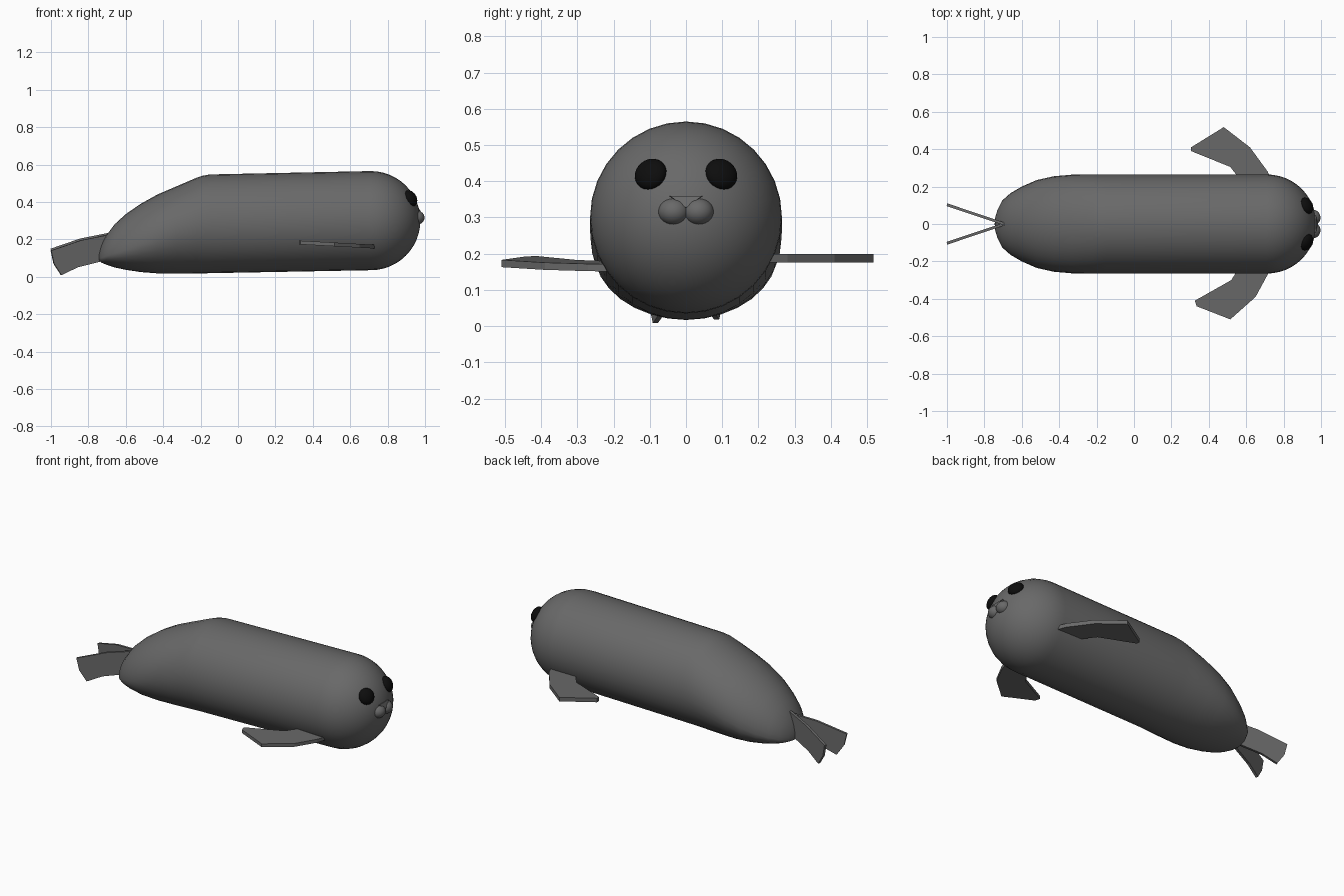
import bpy, bmesh, math
from mathutils import Vector

if "Cube" in bpy.data.objects:
    bpy.data.objects.remove(bpy.data.objects["Cube"])


def material(name, r):
    m = bpy.data.materials.new(name)
    m.diffuse_color = (r, r, r, 1)
    m.use_nodes = True
    m.node_tree.nodes["Principled BSDF"].inputs["Base Color"].default_value = m.diffuse_color
    return m


GREY = material("seal grey", 0.14)
BLACK = material("eye black", 0.004)


def finish(name, bm, mat, smooth=True):
    bmesh.ops.recalc_face_normals(bm, faces=bm.faces[:])
    me = bpy.data.meshes.new(name)
    bm.to_mesh(me)
    bm.free()
    ob = bpy.data.objects.new(name, me)
    bpy.context.collection.objects.link(ob)
    me.materials.append(mat)
    if smooth:
        bpy.ops.object.select_all(action='DESELECT')
        ob.select_set(True)
        bpy.context.view_layer.objects.active = ob
        bpy.ops.object.shade_smooth_by_angle(angle=math.radians(40))
    return ob


def ball(name, loc, scale, mat, normal=(1, 0, 0)):
    bm = bmesh.new()
    bmesh.ops.create_uvsphere(bm, u_segments=24, v_segments=16, radius=1)
    ob = finish(name, bm, mat)
    ob.location = loc
    ob.scale = scale
    ob.rotation_euler = Vector(normal).to_track_quat('Z', 'Y').to_euler()
    return ob


def plate(name, outline, offset, mat=GREY):
    """Closed slab from 3D outline points, thickened along the offset vector."""
    bm = bmesh.new()
    off = Vector(offset)
    a = [bm.verts.new(Vector(p) - off / 2) for p in outline]
    b = [bm.verts.new(Vector(p) + off / 2) for p in outline]
    bm.faces.new(a)
    bm.faces.new(b)
    n = len(a)
    for i in range(n):
        bm.faces.new((a[i], a[(i + 1) % n], b[(i + 1) % n], b[i]))
    return finish(name, bm, mat, False)


# body: rings of (x, bottom, widest height, top, half width)
stations = [
    (-0.742, 0.085, 0.10, 0.13, 0.035), (-0.73, 0.075, 0.10, 0.17, 0.075),
    (-0.705, 0.065, 0.11, 0.22, 0.125), (-0.66, 0.05, 0.125, 0.28, 0.165),
    (-0.60, 0.037, 0.145, 0.335, 0.20), (-0.52, 0.025, 0.175, 0.39, 0.235),
    (-0.43, 0.018, 0.21, 0.44, 0.255), (-0.33, 0.017, 0.245, 0.483, 0.264),
    (-0.22, 0.018, 0.27, 0.53, 0.265), (-0.19, 0.018, 0.275, 0.54, 0.265),
    (-0.15, 0.019, 0.28, 0.547, 0.265)]
R, HX, HZ = 0.265, 0.71, 0.30
for i in range(12):  # round head
    t = math.radians(90 * i / 12)
    r = R * math.cos(t)
    stations.append((HX + R * math.sin(t), HZ - r, HZ, HZ + r, r))

N = 32
bm = bmesh.new()
rings = []
for x, zb, zm, zt, w in stations:
    ring = []
    for k in range(N):
        a = 2 * math.pi * k / N
        s = math.sin(a)
        ring.append(bm.verts.new((x, w * math.cos(a), zm + s * ((zt - zm) if s > 0 else (zm - zb)))))
    rings.append(ring)
for p, q in zip(rings, rings[1:]):
    for k in range(N):
        j = (k + 1) % N
        bm.faces.new((p[k], p[j], q[j], q[k]))
for ring, tip in ((rings[0], (-0.745, 0, 0.10)), (rings[-1], (HX + R, 0, HZ))):
    c = bm.verts.new(tip)
    for k in range(N):
        bm.faces.new((ring[k], ring[(k + 1) % N], c))
finish("body", bm, GREY)

# side flippers, one slightly tilted
right = [(0.73, -0.22), (0.715, -0.27), (0.65, -0.39), (0.515, -0.51), (0.335, -0.44),
         (0.325, -0.41), (0.52, -0.30), (0.57, -0.22)]
left = [(0.74, 0.22), (0.715, 0.28), (0.62, 0.41), (0.48, 0.518), (0.305, 0.41),
        (0.305, 0.39), (0.515, 0.305), (0.58, 0.22)]
plate("right_flipper", [(x, y, 0.183 - 0.055 * (x - 0.33)) for x, y in right], (0, 0, 0.02))
plate("left_flipper", [(x, y, 0.187) for x, y in left], (0, 0, 0.024))

# tail flippers, splayed sideways
tail = [(-0.69, 0.225), (-0.84, 0.195), (-1.0, 0.14), (-0.985, 0.07), (-0.945, 0.008),
        (-0.86, 0.05), (-0.70, 0.09)]
for name, s, dz in (("right_tail_flipper", -1, 0), ("left_tail_flipper", 1, 0.01)):
    plate(name, [(x, s * (0.103 + 0.335 * (-1 - x) * -1 * -1), z + dz) for x, z in tail], (0.004, s * 0.014, 0))

# eyes and muzzle
for side, s in (("right", -1), ("left", 1)):
    n = Vector((0.214, s * 0.098, 0.12)).normalized()
    ball(side + "_eye", Vector((HX, 0, HZ)) + n * 0.262, (0.046, 0.046, 0.03), BLACK, n)
    ball(side + "_muzzle", (0.955, s * 0.034, 0.316), (0.043, 0.038, 0.042), GREY)
plate("nose", [(0.962, -0.045, 0.358), (0.962, 0.045, 0.358), (0.975, 0, 0.325)], (0.02, 0, 0.004))
